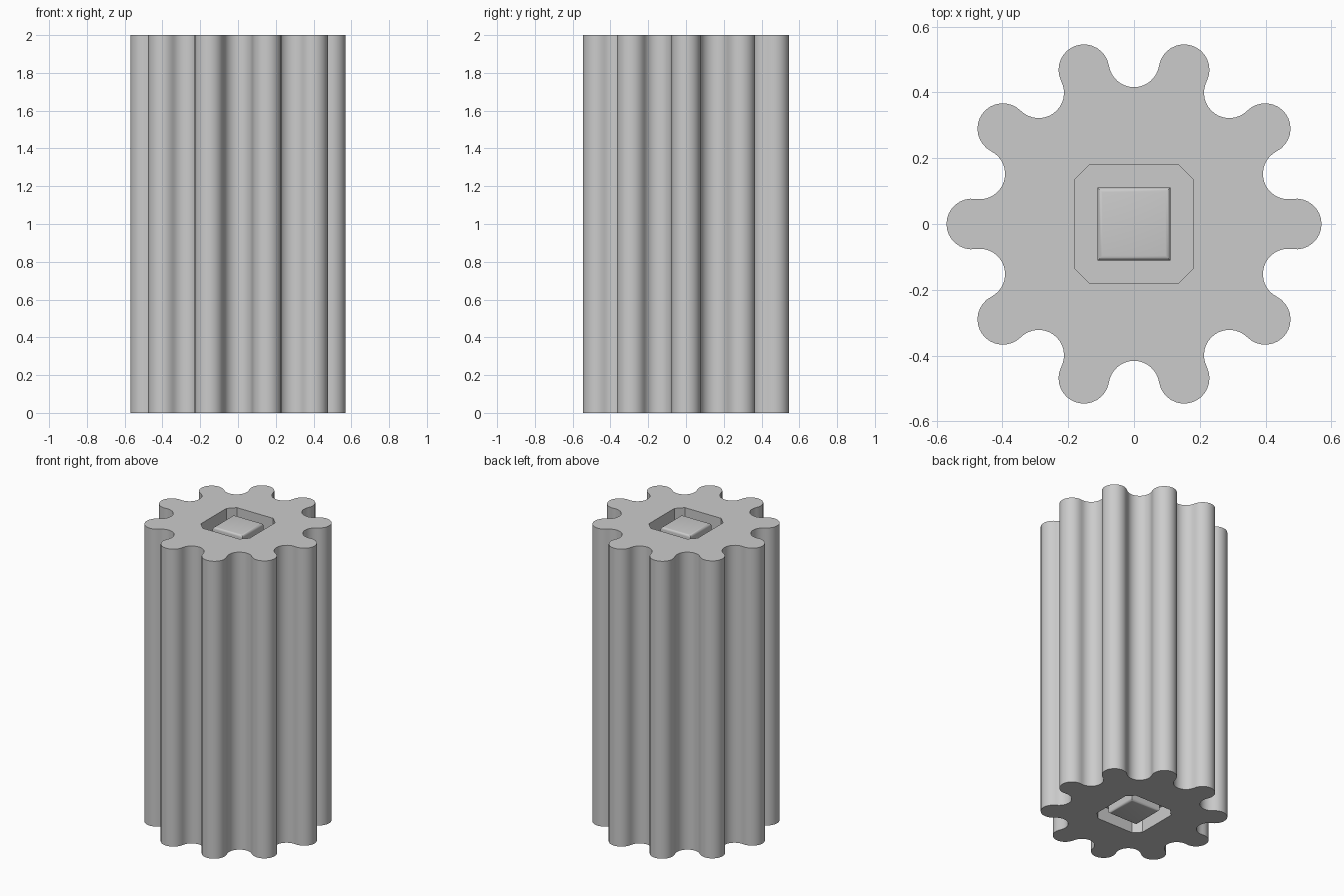
import bpy, bmesh
from math import cos, sin, radians, tau

cube = bpy.data.objects.get("Cube")
if cube:
    bpy.data.objects.remove(cube, do_unlink=True)

TEETH, PITCH, LOBE, HEIGHT = 10, 0.493, 0.077, 2.0
STEPS = 16

grey = bpy.data.materials.new("plain grey")
grey.use_nodes = True
colour = (0.6, 0.6, 0.6, 1)
grey.diffuse_color = colour
grey.node_tree.nodes["Principled BSDF"].inputs["Base Color"].default_value = colour


def gear_outline():
    """Tangent lobe and valley arcs alternating around the pitch circle."""
    pts = []
    for k in range(TEETH * 2):
        a = k * tau / (TEETH * 2)
        start, end = (-99, 99) if k % 2 == 0 else (261, 99)
        for i in range(STEPS):
            t = a + radians(start + (end - start) * i / STEPS)
            pts.append((PITCH * cos(a) + LOBE * cos(t),
                        PITCH * sin(a) + LOBE * sin(t)))
    return pts


def prism(name, outline, z0, z1):
    bm = bmesh.new()
    face = bm.faces.new([bm.verts.new((x, y, z0)) for x, y in outline])
    top = bmesh.ops.extrude_face_region(bm, geom=[face])["geom"]
    bmesh.ops.translate(bm, vec=(0, 0, z1 - z0),
                        verts=[v for v in top if isinstance(v, bmesh.types.BMVert)])
    bmesh.ops.recalc_face_normals(bm, faces=bm.faces)
    mesh = bpy.data.meshes.new(name)
    bm.to_mesh(mesh)
    bm.free()
    obj = bpy.data.objects.new(name, mesh)
    bpy.context.collection.objects.link(obj)
    mesh.materials.append(grey)
    return obj


def smooth(obj, angle):
    bpy.ops.object.select_all(action='DESELECT')
    obj.select_set(True)
    bpy.context.view_layer.objects.active = obj
    bpy.ops.object.shade_smooth_by_angle(angle=radians(angle))


# Fluted body
body = prism("fluted_body", gear_outline(), 0, HEIGHT)
smooth(body, 30)

# Chamfered square sockets cut into both ends
S, C, DEPTH = 0.181, 0.135, 0.1
octagon = [(S, -C), (S, C), (C, S), (-C, S), (-S, C), (-S, -C), (-C, -S), (C, -S)]
for end, z in (("bottom", 0), ("top", HEIGHT)):
    cutter = prism(end + "_socket_cutter", octagon, z - DEPTH, z + DEPTH)
    cutter.hide_render = True
    cutter.hide_set(True)
    cut = body.modifiers.new(end + "_socket", 'BOOLEAN')
    cut.operation = 'DIFFERENCE'
    cut.solver = 'EXACT'
    cut.object = cutter

# Square shaft with rounded end edges, slightly recessed in the sockets
W, RECESS = 0.111, 0.012
shaft = prism("square_shaft", [(W, -W), (W, W), (-W, W), (-W, -W)],
              RECESS, HEIGHT - RECESS)
bm = bmesh.new()
bm.from_mesh(shaft.data)
rims = [e for e in bm.edges if abs(e.verts[0].co.z - e.verts[1].co.z) < 0.01]
bmesh.ops.bevel(bm, geom=rims, offset=0.015, segments=4, profile=0.5, affect='EDGES')
bm.to_mesh(shaft.data)
bm.free()
smooth(shaft, 35)
